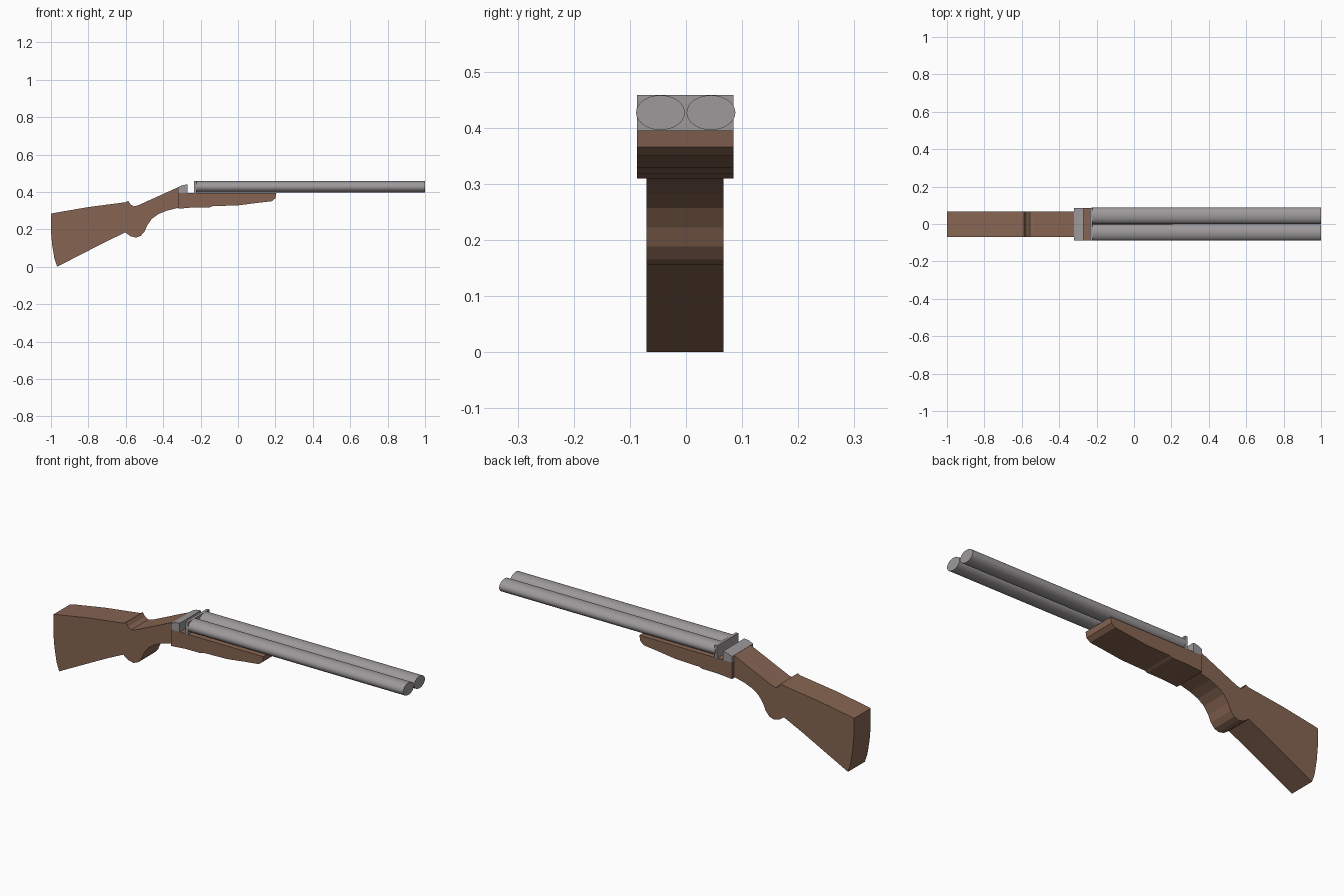
import bpy, bmesh, math

if "Cube" in bpy.data.objects:
    bpy.data.objects.remove(bpy.data.objects["Cube"])


def material(name, rgb):
    m = bpy.data.materials.new(name)
    m.diffuse_color = (*rgb, 1)
    m.use_nodes = True
    m.node_tree.nodes["Principled BSDF"].inputs["Base Color"].default_value = m.diffuse_color
    return m


WOOD = material("brown wood", (0.24, 0.13, 0.085))
STEEL = material("grey steel", (0.34, 0.32, 0.33))


def extrude_profile(name, points, y0, y1, mat):
    """Solid made by sweeping an (x, z) outline from y0 to y1."""
    bm = bmesh.new()
    face = bm.faces.new([bm.verts.new((x, y0, z)) for x, z in points])
    swept = bmesh.ops.extrude_face_region(bm, geom=[face])["geom"]
    for v in swept:
        if isinstance(v, bmesh.types.BMVert):
            v.co.y = y1
    bmesh.ops.recalc_face_normals(bm, faces=bm.faces)
    mesh = bpy.data.meshes.new(name)
    bm.to_mesh(mesh)
    bm.free()
    mesh.materials.append(mat)
    obj = bpy.data.objects.new(name, mesh)
    bpy.context.collection.objects.link(obj)
    return obj


# Shoulder stock with comb notch and curved grip
extrude_profile("stock", [
    (-1.0, 0.283), (-0.98, 0.288), (-0.80, 0.319), (-0.60, 0.345),
    (-0.587, 0.353), (-0.575, 0.334), (-0.557, 0.323), (-0.535, 0.328),
    (-0.32, 0.425), (-0.32, 0.315), (-0.38, 0.300), (-0.425, 0.282),
    (-0.46, 0.257), (-0.485, 0.222), (-0.50, 0.188), (-0.52, 0.165),
    (-0.545, 0.156), (-0.575, 0.163), (-0.603, 0.183), (-0.70, 0.137),
    (-0.967, 0.0), (-0.982, 0.045), (-0.994, 0.12), (-1.0, 0.19),
], -0.07, 0.067, WOOD)

# Wider fore-end under the barrels
extrude_profile("fore_end", [
    (-0.32, 0.395), (-0.32, 0.310), (-0.24, 0.317), (-0.15, 0.318),
    (-0.135, 0.324), (0.0, 0.328), (0.10, 0.341), (0.18, 0.350),
    (0.20, 0.366), (0.205, 0.395),
], -0.087, 0.085, WOOD)

# Receiver block with sloping top
extrude_profile("receiver_block", [
    (-0.32, 0.395), (-0.27, 0.395), (-0.27, 0.440), (-0.295, 0.437), (-0.32, 0.426),
], -0.087, 0.085, STEEL)

# Thin plate closing the rear of the barrels
extrude_profile("breech_plate", [
    (-0.236, 0.395), (-0.222, 0.395), (-0.222, 0.458), (-0.236, 0.458),
], -0.087, 0.085, STEEL)

# Two side-by-side oval barrels
for side, y in (("right", -0.0455), ("left", 0.0445)):
    bpy.ops.mesh.primitive_cylinder_add(
        vertices=32, radius=1, depth=1, location=(0.387, y, 0.427),
        rotation=(0, math.pi / 2, 0))
    barrel = bpy.context.object
    barrel.name = side + "_barrel"
    barrel.scale = (0.031, 0.0435, 1.226)
    barrel.data.materials.append(STEEL)
    bpy.ops.object.transform_apply(location=False, rotation=True, scale=True)
    bpy.ops.object.shade_smooth_by_angle(angle=math.radians(30))
